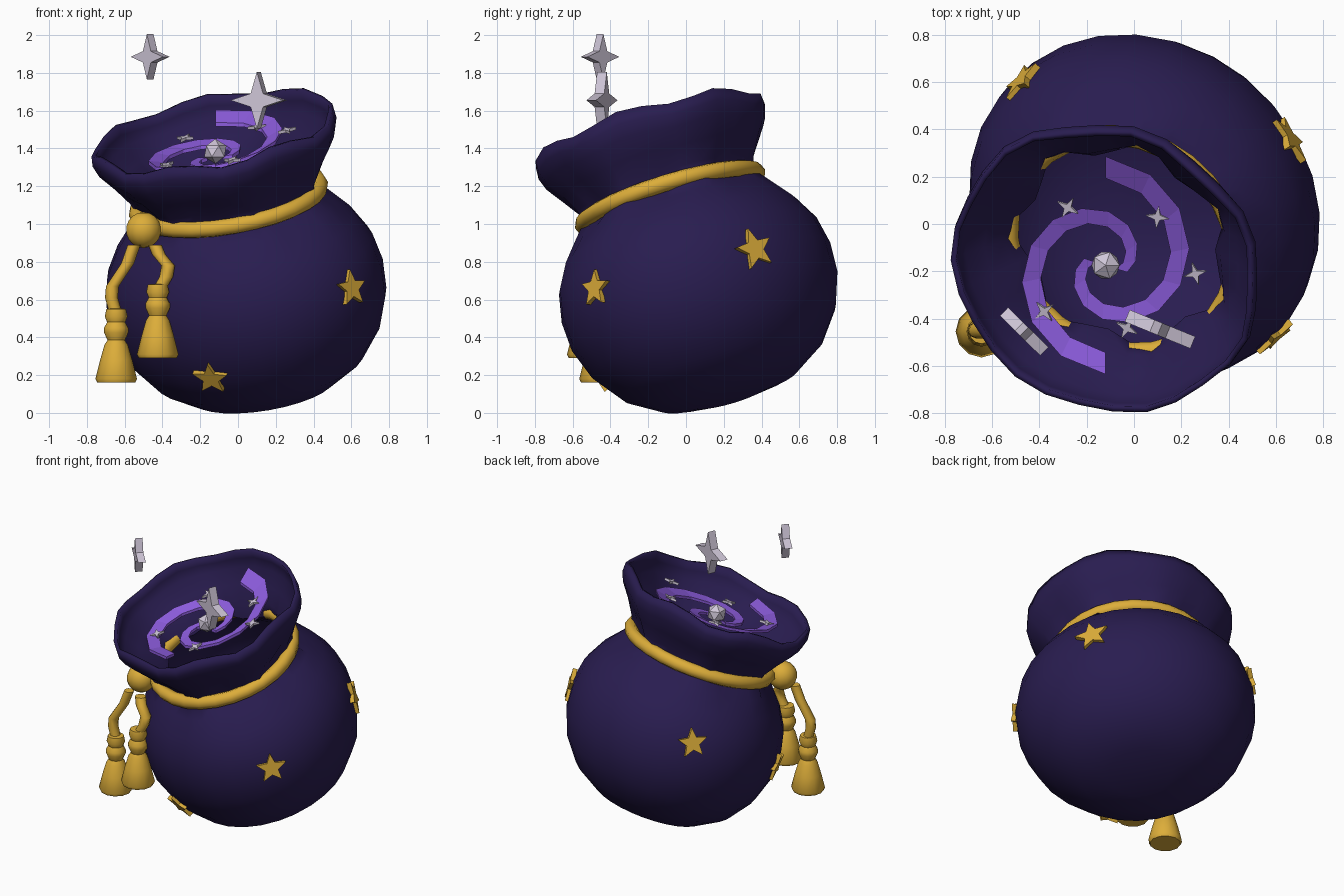
import bpy, bmesh, math
from mathutils import Vector, Matrix
from mathutils.bvhtree import BVHTree

if "Cube" in bpy.data.objects:
    bpy.data.objects.remove(bpy.data.objects["Cube"])


def material(name, rgb):
    m = bpy.data.materials.new(name)
    m.diffuse_color = (*rgb, 1)
    m.use_nodes = True
    m.node_tree.nodes["Principled BSDF"].inputs["Base Color"].default_value = m.diffuse_color
    return m


CLOTH = material("night_cloth", (0.022, 0.012, 0.08))
GOLD = material("gold", (0.72, 0.42, 0.042))
SILVER = material("silver", (0.63, 0.57, 0.69))
VIOLET = material("violet", (0.27, 0.11, 0.74))


def finish(name, bm, mat, smooth=None):
    me = bpy.data.meshes.new(name)
    bmesh.ops.remove_doubles(bm, verts=bm.verts, dist=1e-5)
    bm.to_mesh(me)
    bm.free()
    me.materials.append(mat)
    ob = bpy.data.objects.new(name, me)
    bpy.context.collection.objects.link(ob)
    if smooth:
        bpy.ops.object.select_all(action='DESELECT')
        ob.select_set(True)
        bpy.context.view_layer.objects.active = ob
        bpy.ops.object.shade_smooth_by_angle(angle=math.radians(smooth))
    return ob


def lathe(profile, segs, mtx, shape=None, warp=None):
    """Revolve (radius, height) points, listed bottom to top."""
    bm = bmesh.new()
    rows = []
    for r, t in profile:
        row = []
        for j in range(segs):
            a = 2 * math.pi * j / segs
            rr, tt = shape(r, t, a) if shape else (r, t)
            p = mtx @ Vector((rr * math.cos(a), rr * math.sin(a), tt))
            row.append(bm.verts.new(warp(p, mtx @ Vector((0, 0, tt)), t) if warp else p))
        rows.append(row)
    for lo, hi in zip(rows, rows[1:]):
        for j in range(segs):
            k = (j + 1) % segs
            bm.faces.new((lo[j], lo[k], hi[k], hi[j]))
    return bm


def star(name, points, outer, inner, thick, mtx, mat):
    """Extruded star in the local XY plane with one tip along +Y."""
    bm = bmesh.new()
    n = points * 2
    ring = [[bm.verts.new(mtx @ Vector(((outer, inner)[i % 2] * math.sin(-2 * math.pi * i / n),
                                        (outer, inner)[i % 2] * math.cos(2 * math.pi * i / n), z)))
             for i in range(n)] for z in (-thick / 2, thick / 2)]
    bm.faces.new(ring[0][::-1])
    bm.faces.new(ring[1])
    for i in range(n):
        k = (i + 1) % n
        bm.faces.new((ring[0][i], ring[0][k], ring[1][k], ring[1][i]))
    bmesh.ops.recalc_face_normals(bm, faces=bm.faces)
    return finish(name, bm, mat)


def frame(loc, normal, roll=0.0):
    """Matrix with +Z along the normal and +Y as near to up as possible."""
    z = Vector(normal).normalized()
    x = Vector((0, 0, 1)).cross(z)
    x = x.normalized() if x.length > 1e-3 else Vector((1, 0, 0))
    rot = Matrix((x, z.cross(x), z)).transposed().to_4x4()
    return Matrix.Translation(loc) @ rot @ Matrix.Rotation(roll, 4, 'Z')


# Leaning bag axis
AXIS = Vector((-0.17, -0.29, 0.94)).normalized()
BAG = Matrix.Translation((0.045, 0.07, 0.633)) @ Vector((0, 0, 1)).rotation_difference(AXIS).to_matrix().to_4x4()


# Bag: round body, gathered waist, flared wavy collar
def folds(r, t, a):
    w = math.exp(-((t - 0.54) / 0.1) ** 2)
    r += 0.036 * w * math.cos(7 * (a - math.radians(74)))
    if t > 0.55:
        k = (t - 0.55) / 0.36
        t += k * (0.008 + 0.015 * math.cos(a) - 0.012 * math.sin(a)
                  + 0.022 * math.cos(7 * (a - math.radians(42))))
        r += 0.012 * k * math.cos(7 * (a - math.radians(74)))
    return r, t


# Cross-section is slightly oval along one diagonal
def oval(p, c, t):
    k = min(max((t - 0.4) / 0.35, 0), 1)
    dx, dy = p.x - c.x, p.y - c.y
    u = (dx + dy) / 2 * (0.957 + 0.013 * k)
    v = (dx - dy) / 2 * (1.053 - 0.023 * k)
    return Vector((c.x + u + v - 0.015 * k, c.y + (u - v) * (1 - 0.045 * k), p.z))


body = [(0, -.585), (.2, -.58), (.38, -.54), (.55, -.43), (.67, -.27), (.73, -.1), (.738, .06),
        (.708, .21), (.635, .34), (.545, .44), (.455, .53), (.485, .595), (.565, .69), (.635, .78),
        (.658, .845), (.653, .905)]
bm = lathe(body, 28, BAG, folds, oval)
bm.normal_update()
surface = BVHTree.FromBMesh(bm)
bag = finish("bag", bm, CLOTH, 60)
sol = bag.modifiers.new("thickness", 'SOLIDIFY')
sol.thickness = 0.025
sol.offset = -1

# Rope tied around the waist
tube = [(0.488 + 0.045 * math.cos(b), 0.53 + 0.045 * math.sin(b))
        for b in (2 * math.pi * i / 8 for i in range(9))]
finish("waist_rope", lathe(tube, 28, BAG, None, lambda p, c, t: oval(p, c, 0.53)), GOLD, 60)

# Knot
bm = bmesh.new()
bmesh.ops.create_uvsphere(bm, u_segments=14, v_segments=9, radius=0.095,
                          matrix=Matrix.Translation((-0.5, -0.375, 0.968)))
finish("knot", bm, GOLD, 60)


# Hanging cords and tassels
def cord(name, pts, radius):
    bm = bmesh.new()
    rows = [[bm.verts.new(Vector(p) + Vector((radius * math.cos(k * math.pi / 4),
                                              radius * math.sin(k * math.pi / 4), 0)))
             for k in range(8)] for p in pts]
    for lo, hi in zip(rows, rows[1:]):
        for j in range(8):
            k = (j + 1) % 8
            bm.faces.new((lo[j], hi[j], hi[k], lo[k]))
    bm.faces.new(rows[0])
    bm.faces.new(rows[-1][::-1])
    finish(name, bm, GOLD, 60)


cord("cord_left", [(-.55, -.44, .89), (-.585, -.45, .79), (-.665, -.45, .67), (-.67, -.45, .61),
                   (-.645, -.45, .52)], 0.034)
cord("cord_right", [(-.44, -.47, .89), (-.42, -.49, .84), (-.37, -.51, .78), (-.38, -.52, .72),
                    (-.42, -.52, .65)], 0.036)
tassel = [(0, 0), (.1, 0), (.11, .02), (.085, .12), (.062, .2), (.046, .225), (.064, .265), (.064, .29),
          (.048, .32), (.06, .35), (.052, .39), (0, .395)]
for name, pos in (("tassel_left", (-.645, -.455, .16)), ("tassel_right", (-.425, -.52, .29))):
    finish(name, lathe(tassel, 12, Matrix.Translation(pos)), GOLD, 45)

# Gold stars sewn onto the cloth
patches = [((.6, -.48, .66), .1, .1), ((-.15, -.47, .17), .1, -.05), ((.64, .35, .86), .115, .25),
           ((-.47, .6, .85), .1, 0), ((-.68, -.12, .45), .1, .2)]
for i, (p, size, roll) in enumerate(patches):
    loc, nor, _, _ = surface.find_nearest(Vector(p))
    star(f"cloth_star_{i + 1}", 5, size, size * 0.45, 0.03, frame(loc + nor * 0.006, nor, roll), GOLD)

# Galaxy swirl floating in the mouth, dished like a funnel
CX, CY = -0.12, -0.175


def dish(x, y):
    return 1.345 + 0.18 * (x - CX) + 0.31 * (y - CY) + 0.5 * ((x - CX) ** 2 + (y - CY) ** 2)


for arm in range(2):
    bm = bmesh.new()
    rows = []
    for i in range(12):
        f = i / 11
        a = math.radians(90 - 288 * f) + arm * math.pi
        r, w = 0.415 - 0.345 * f, 0.046 - 0.02 * f
        row = []
        for rr, dz in ((r - w, -.01), (r + w, -.01), (r + w, .01), (r - w, .01)):
            x, y = CX + rr * math.cos(a), CY + rr * math.sin(a)
            row.append(bm.verts.new((x, y, dish(x, y) + dz)))
        rows.append(row)
    for lo, hi in zip(rows, rows[1:]):
        for j in range(4):
            k = (j + 1) % 4
            bm.faces.new((lo[j], lo[k], hi[k], hi[j]))
    bm.faces.new(rows[0])
    bm.faces.new(rows[-1])
    bmesh.ops.recalc_face_normals(bm, faces=bm.faces)
    finish(f"swirl_arm_{arm + 1}", bm, VIOLET)

# Bright core and small sparkles
bm = bmesh.new()
bmesh.ops.create_icosphere(bm, subdivisions=1, radius=0.066, matrix=Matrix.Translation((CX, CY, 1.385)))
finish("swirl_core", bm, SILVER)
sparkles = [(-.28, .07), (.1, .03), (.26, -.21), (-.38, -.37), (-.03, -.44)]
for i, (x, y) in enumerate(sparkles):
    star(f"sparkle_{i + 1}", 4, 0.05, 0.016, 0.016,
         frame((x, y, dish(x, y) + 0.02), AXIS, 0.4 * i), SILVER)

# Large floating stars
star("floating_star_high", 4, 0.12, 0.042, 0.05, frame((-.465, -.455, 1.885), (-.7, -.71, 0)), SILVER)
star("floating_star_low", 4, 0.15, 0.05, 0.055, frame((.11, -.445, 1.655), (-.38, -.93, 0)), SILVER)
